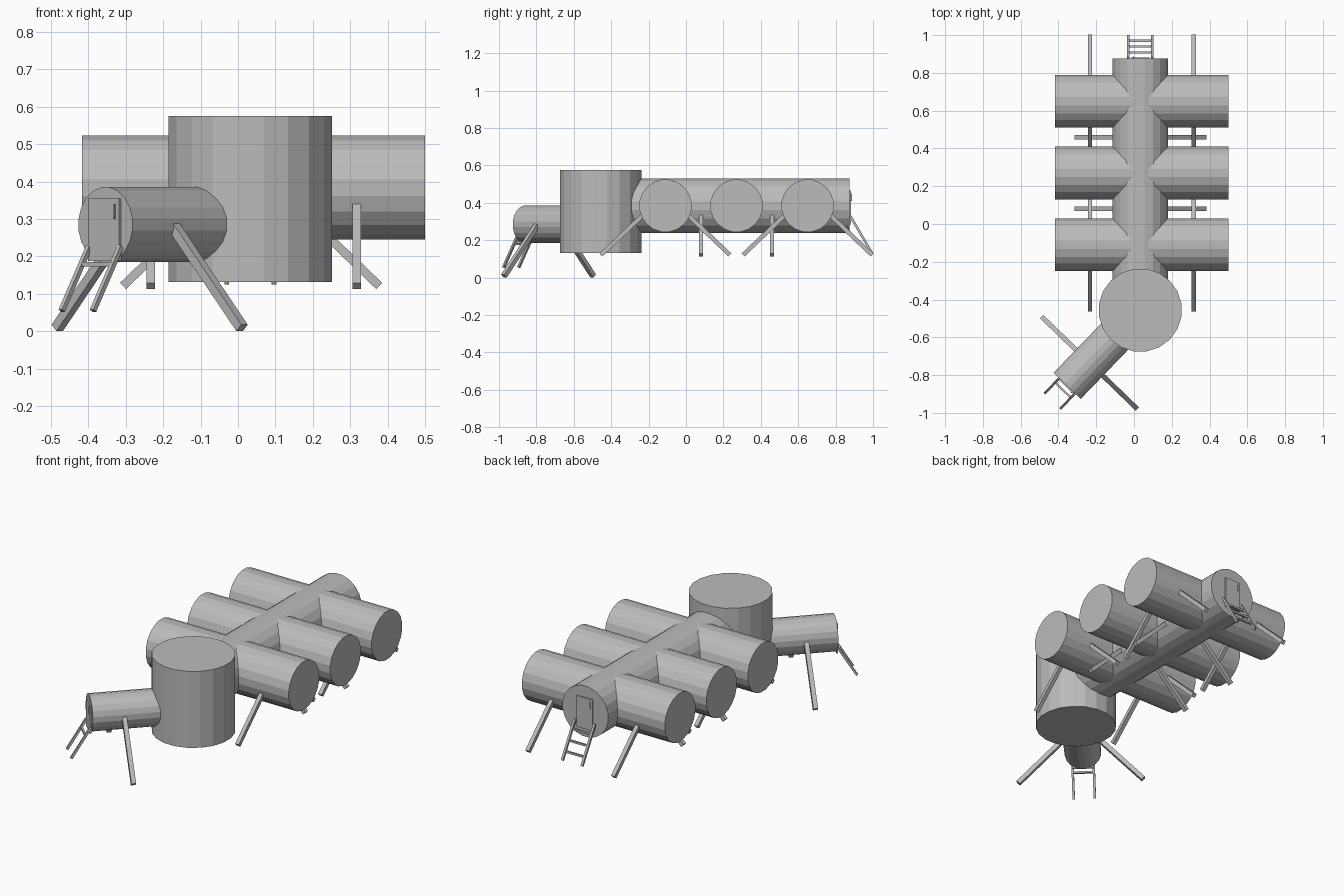
import bpy, bmesh, math
from mathutils import Vector, Matrix

cube = bpy.data.objects.get("Cube")
if cube:
    bpy.data.objects.remove(cube, do_unlink=True)

grey = bpy.data.materials.new("light_grey")
grey.use_nodes = True
GREY = (0.5, 0.5, 0.5, 1)
grey.diffuse_color = GREY
grey.node_tree.nodes["Principled BSDF"].inputs["Base Color"].default_value = GREY

UP = Vector((0, 0, 1))
SIDES = 20


def finish(name, bm, matrix):
    bm.transform(matrix)
    bmesh.ops.recalc_face_normals(bm, faces=bm.faces[:])
    mesh = bpy.data.meshes.new(name)
    bm.to_mesh(mesh)
    bm.free()
    mesh.materials.append(grey)
    obj = bpy.data.objects.new(name, mesh)
    bpy.context.collection.objects.link(obj)
    return obj


def frame(a, b, side):
    """Matrix at the middle of a-b: local z runs along it, local x follows side."""
    z = (b - a).normalized()
    x = (side - z * side.dot(z)).normalized()
    y = z.cross(x)
    m = Matrix((x, y, z)).transposed().to_4x4()
    m.translation = (a + b) / 2
    return m


def tube(name, a, b, radius, side):
    """Faceted closed cylinder between two points."""
    a, b = Vector(a), Vector(b)
    bm = bmesh.new()
    bmesh.ops.create_cone(bm, cap_ends=True, segments=SIDES, radius1=radius,
                          radius2=radius, depth=(b - a).length)
    turn = Matrix.Rotation(math.pi / SIDES, 4, "Z")
    return finish(name, bm, frame(a, b, Vector(side)) @ turn)


def bar(name, a, b, width, side, depth=None):
    """Rectangular bar between two points."""
    a, b = Vector(a), Vector(b)
    bm = bmesh.new()
    bmesh.ops.create_cube(bm, size=1)
    size = Matrix.Diagonal((width, depth or width, (b - a).length, 1))
    return finish(name, bm, frame(a, b, Vector(side)) @ size)


def entrance(name, end, out, door, half, foot, top, rungs):
    """Door plate with a handle, and a ladder leading down from it."""
    end, out = Vector(end), Vector(out)
    across = UP.cross(out)
    width, low, high = door
    base = Vector((end.x, end.y, 0)) + out * 0.003
    bar(name + "_door", base + UP * low, base + UP * high, width, across, 0.009)
    grip = base + across * width * 0.36 + out * 0.006
    bar(name + "_door_handle", grip + UP * (high - 0.055),
        grip + UP * (high - 0.015), 0.005, across)
    reach, foot_z = foot
    upper = base + UP * top
    lower = base + out * reach + UP * foot_z
    for s, label in ((1, "left"), (-1, "right")):
        bar(f"{name}_ladder_{label}_rail", upper + across * s * half,
            lower + across * s * half, 0.013, across)
    for i, t in enumerate(rungs):
        mid = upper.lerp(lower, t)
        bar(f"{name}_ladder_rung_{i + 1}", mid - across * half,
            mid + across * half, 0.011, UP)


# Main hall: upright drum and long spine
CX, CZ = 0.033, 0.384
HUB = Vector((CX, -0.456, 0))
tube("drum", HUB + UP * 0.132, HUB + UP * 0.575, 0.221, (1, 0, 0))
tube("spine", (CX, -0.4, CZ), (CX, 0.875, CZ), 0.148, (1, 0, 0))

# Three cross modules
ROWS = (-0.11, 0.27, 0.65)
for i, y in enumerate(ROWS):
    tube(f"cross_module_{i + 1}", (-0.417, y, CZ), (0.5, y, CZ), 0.141, (0, 1, 0))

# Sloping legs below the first and last modules, struts in the gaps
for s, label in ((1, "left"), (-1, "right")):
    x = 0.042 + s * 0.275
    for i, y in ((1, ROWS[0]), (3, ROWS[2])):
        for d, way in ((-1, "front"), (1, "back")):
            bar(f"module_{i}_{label}_{way}_leg", (x, y + d * 0.12, 0.335),
                (x, y + d * 0.345, 0.121), 0.023, (1, 0, 0))
    for i, y in enumerate((0.08, 0.46)):
        bar(f"gap_{label}_strut_{i + 1}", (0.035 + s * 0.12, y, 0.335),
            (0.035 + s * 0.342, y, 0.121), 0.023, (0, 1, 0))

# Small angled module running out from the drum
END = Vector((-0.354, -0.857, 0))
OUT = (END - HUB).normalized()
ACROSS = UP.cross(OUT)
AXIS_Z = UP * 0.285
tube("angled_module", END + AXIS_Z, HUB + AXIS_Z - OUT * 0.02, 0.101, ACROSS)
for s, label in ((1, "left"), (-1, "right")):
    root = END - OUT * 0.17
    bar(f"angled_module_{label}_leg", root + ACROSS * s * 0.085 + UP * 0.285,
        root + ACROSS * s * 0.343 + UP * 0.009, 0.025, OUT)

# Entrances with ladders
entrance("front", END, OUT, (0.115, 0.188, 0.355), 0.058, (0.105, 0.055), 0.225,
         (0.27,))
entrance("back", (CX, 0.875, 0), (0, 1, 0), (0.1, 0.285, 0.465), 0.063,
         (0.118, 0.128), 0.33, (0.25, 0.52, 0.78))
